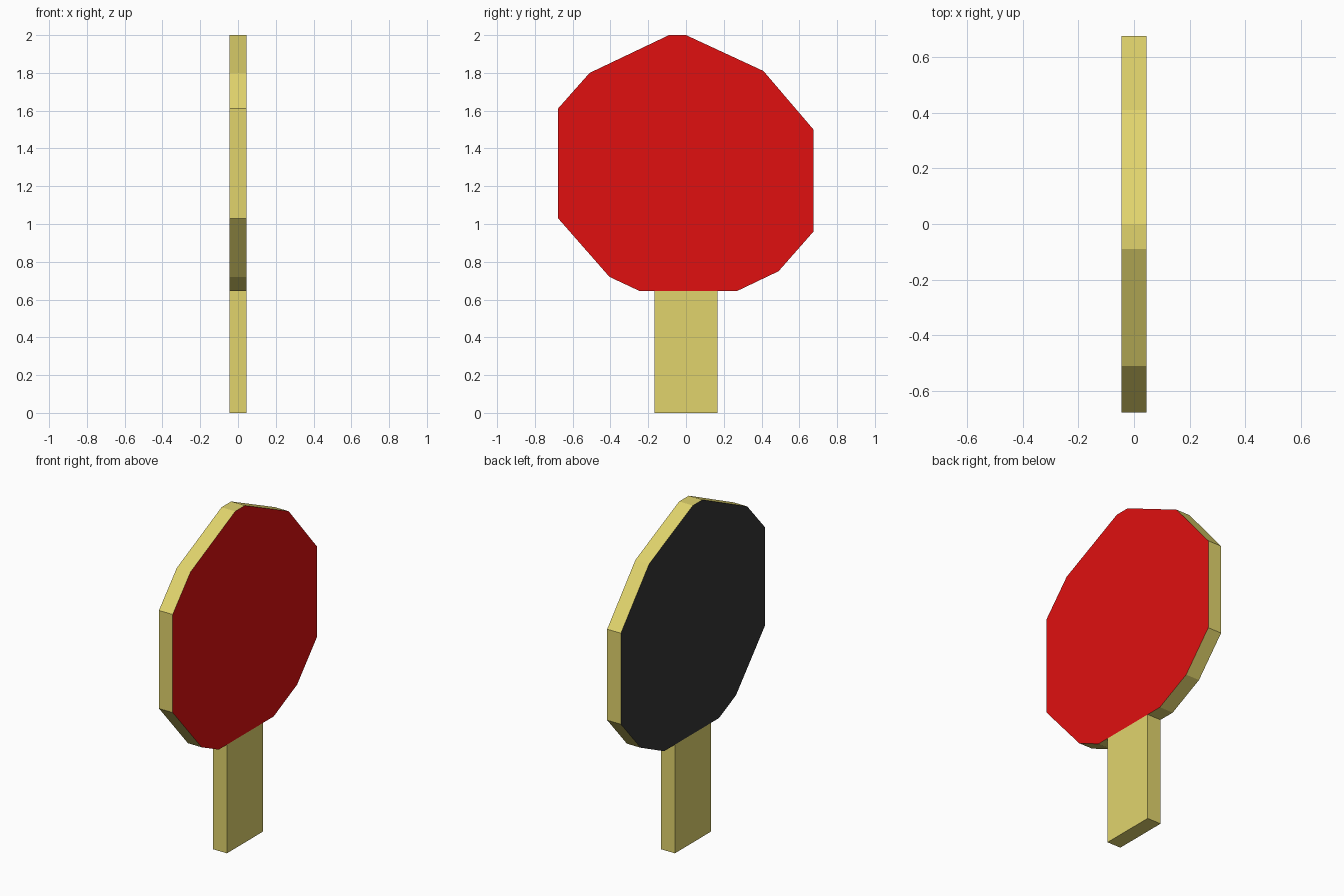
import bpy, bmesh

if "Cube" in bpy.data.objects:
    bpy.data.objects.remove(bpy.data.objects["Cube"])

T = 0.045  # half thickness


def material(name, rgb):
    m = bpy.data.materials.new(name)
    m.diffuse_color = (*rgb, 1)
    m.use_nodes = True
    m.node_tree.nodes["Principled BSDF"].inputs["Base Color"].default_value = m.diffuse_color
    return m


wood = material("pale wood", (0.753, 0.658, 0.152))
red = material("red rubber", (0.745, 0.005, 0.005))
black = material("black rubber", (0.036, 0.036, 0.036))


def slab(name, outline, mats):
    """Extrude a (y, z) outline through the thickness along x."""
    bm = bmesh.new()
    face = bm.faces.new([bm.verts.new((-T, y, z)) for y, z in outline])
    ext = bmesh.ops.extrude_face_region(bm, geom=[face], use_keep_orig=True)
    verts = [g for g in ext["geom"] if isinstance(g, bmesh.types.BMVert)]
    bmesh.ops.translate(bm, verts=verts, vec=(2 * T, 0, 0))
    bmesh.ops.recalc_face_normals(bm, faces=bm.faces)
    # rubber on the two broad sides, wood around the rim
    if len(mats) > 1:
        for f in bm.faces:
            f.material_index = 1 if f.normal.x > 0.5 else 2 if f.normal.x < -0.5 else 0
    me = bpy.data.meshes.new(name)
    bm.to_mesh(me)
    bm.free()
    for m in mats:
        me.materials.append(m)
    ob = bpy.data.objects.new(name, me)
    bpy.context.collection.objects.link(ob)
    return ob


# paddle blade
slab("blade", [(-0.09, 2.0), (0.0, 2.0), (0.41, 1.81), (0.675, 1.5),
               (0.675, 0.96), (0.49, 0.75), (0.27, 0.645), (-0.245, 0.645),
               (-0.405, 0.72), (-0.677, 1.03), (-0.677, 1.612), (-0.51, 1.8)],
     [wood, red, black])

# handle
slab("handle", [(-0.168, 0), (0.168, 0), (0.168, 0.645), (-0.168, 0.645)], [wood])
